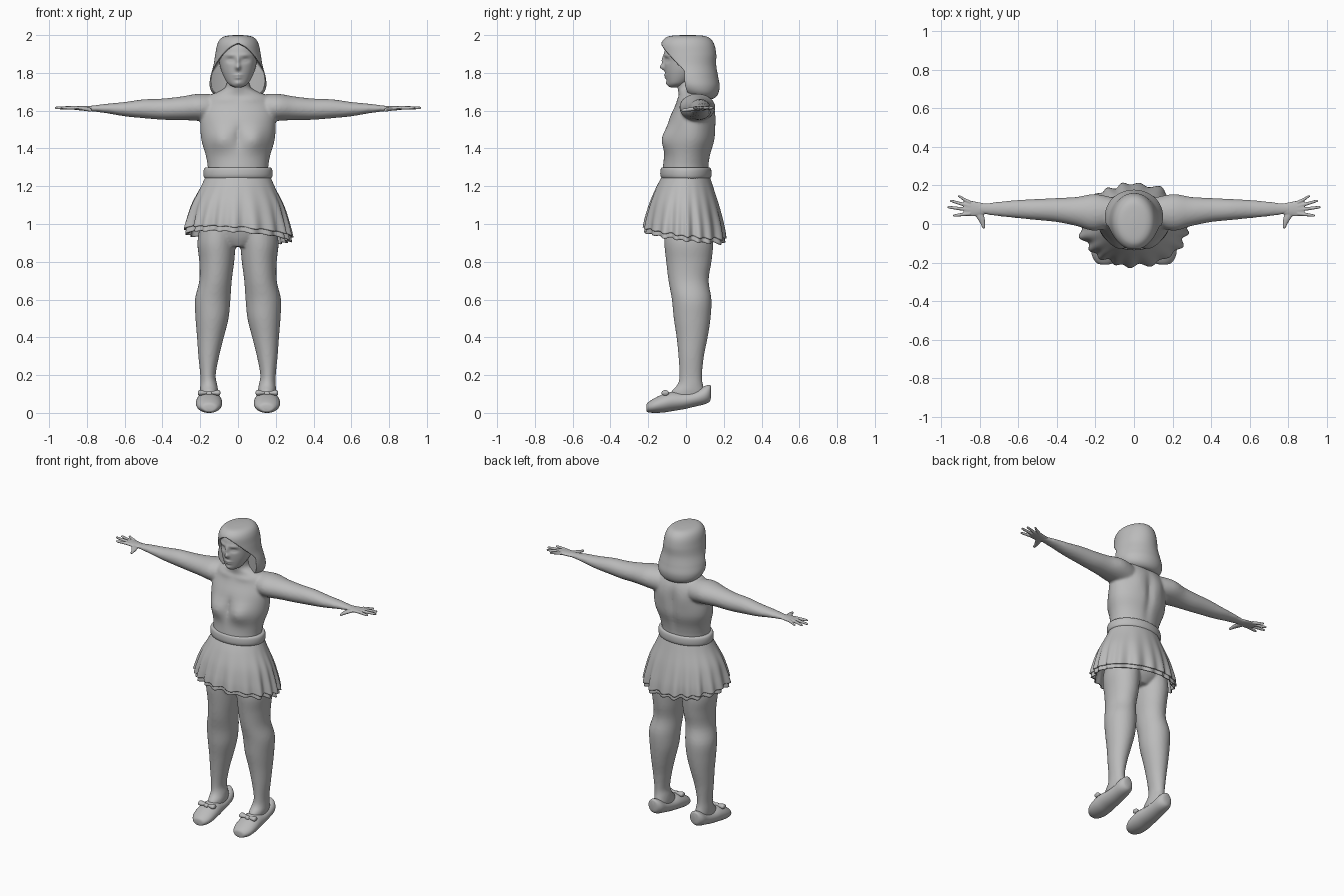
import bpy, bmesh, math
from mathutils import Vector

old = bpy.data.objects.get("Cube")
if old:
    bpy.data.objects.remove(old)

CM = 0.01
grey = bpy.data.materials.new("plain grey")
grey.use_nodes = True
tone = (0.5, 0.5, 0.5, 1)
grey.diffuse_color = tone
grey.node_tree.nodes["Principled BSDF"].inputs["Base Color"].default_value = tone


def spline(rows, steps):
    """Smooth curve through rows of numbers."""
    rows = [Vector(r) for r in rows]
    out = []
    for i in range(len(rows) - 1):
        a, b, c, d = rows[max(i - 1, 0)], rows[i], rows[i + 1], rows[min(i + 2, len(rows) - 1)]
        for k in range(steps):
            t = k / steps
            out.append(b + (c - a) * (t / 2) + (a * 2 - b * 5 + c * 4 - d) * (t * t / 2)
                       + (b * 3 - a - c * 3 + d) * (t ** 3 / 2))
    return out + [rows[-1]]


def loft(bm, axis, rows, steps=4, seg=32, side=1, shape=None):
    """Skin ellipses; each row is position, then low and high bounds of the two cross axes, in cm."""
    rings = []
    for t, lo1, hi1, lo2, hi2 in spline(rows, steps):
        ring = []
        for j in range(seg):
            a = math.tau * j / seg
            u = (lo1 + hi1) / 2 + (hi1 - lo1) / 2 * math.cos(a)
            v = (lo2 + hi2) / 2 + (hi2 - lo2) / 2 * math.sin(a)
            p = Vector({"x": (t, u, v), "y": (u, t, v), "z": (u, v, t)}[axis])
            if shape:
                shape(p, math.sin(a))
            p.x *= side
            ring.append(bm.verts.new(p * CM))
        rings.append(ring)
    for r, s in zip(rings, rings[1:]):
        for j in range(seg):
            k = (j + 1) % seg
            bm.faces.new((r[j], r[k], s[k], s[j]))
    bm.faces.new(rings[0])
    bm.faces.new(rings[-1])


def upright(rows):
    """Rows symmetric in x: height, half width, front, back."""
    return [(z, -w, w, f, b) for z, w, f, b in rows]


def bumps(front, back=()):
    """Raise soft mirrored swellings (x, z, amount, width, height) on the front and back."""
    def shape(p, s):
        x, z = abs(p.x), p.z
        weight = min(1, 2 * abs(s))
        for bx, bz, amount, w, h in (front if s < 0 else back):
            d = amount * weight * math.exp(-((x - bx) / w) ** 2 - ((z - bz) / h) ** 2)
            p.y += d if s > 0 else -d
    return shape


def finish(name, bm, voxel=0, smooth=0, thick=0):
    bmesh.ops.recalc_face_normals(bm, faces=bm.faces)
    for f in bm.faces:
        f.smooth = True
    mesh = bpy.data.meshes.new(name)
    bm.to_mesh(mesh)
    bm.free()
    ob = bpy.data.objects.new(name, mesh)
    bpy.context.collection.objects.link(ob)
    mesh.materials.append(grey)
    if voxel:
        m = ob.modifiers.new("blend", "REMESH")
        m.mode, m.voxel_size, m.use_smooth_shade = "VOXEL", voxel, True
    if smooth:
        m = ob.modifiers.new("soften", "SMOOTH")
        m.factor, m.iterations = 0.5, smooth
    if thick:
        m = ob.modifiers.new("cloth", "SOLIDIFY")
        m.thickness = thick
    return ob


# Body: torso, neck, arms and legs blended into one skin
bm = bmesh.new()
chest = bumps([(9, 145, 3.6, 7, 6.5), (0, 147, -1.2, 1.6, 5), (7, 166, 0.8, 6, 1.5)],
              [(8, 156, 0.8, 5, 6), (0, 148, -1.5, 2.5, 14)])
loft(bm, "z", upright([
    (88, 8, -8, 10), (94, 18, -11, 14), (105, 19.5, -13, 15), (118, 18, -13, 13),
    (128, 16, -12.5, 12), (136, 17, -11.5, 13), (145, 19.5, -10.5, 15.5),
    (155, 20, -9, 15.5), (162, 19.5, -6, 15), (167, 17, -4, 13), (169.5, 12, -4, 11.5),
    (172, 7, -4.5, 10), (176, 5.8, -5.5, 9), (182, 5.5, -5, 8)]), seg=64, shape=chest)
for side in (1, -1):
    loft(bm, "x", [
        (8, 0, 13, 153, 168), (20, -3.5, 15.5, 154.5, 169), (30, -1, 14, 155, 167.5),
        (40, 1, 13.5, 155.2, 166.4), (50, 2, 13, 156, 166), (60, 3, 12.5, 157, 164.6),
        (70, 4, 11.6, 158.7, 163.6), (78, 5, 10.7, 159.7, 162.6), (82, 5, 11, 160, 162.4)], side=side)
    loft(bm, "z", [
        (5, 11, 19, -9, 10), (11, 10.5, 20, -8, 10), (15, 11, 20, -4.5, 9), (20, 11.8, 20, -3.5, 8.5),
        (30, 10, 21, -4, 9.5), (40, 7.5, 21.7, -5, 11.5), (50, 5, 22.5, -6.5, 13),
        (60, 4, 22.8, -7.5, 13.5), (70, 3.3, 20.5, -9.3, 12), (80, 2, 20.5, -10.5, 13.5),
        (90, 1.2, 21.5, -11.5, 14.5), (100, 0.5, 20, -11, 14)], side=side)
finish("body", bm, voxel=0.008, smooth=6)

# Hands with spread fingers
bm = bmesh.new()
for side in (1, -1):
    loft(bm, "x", [(77, 5.2, 10.5, 160, 162.4), (81, 4.2, 11.4, 160, 162.4),
                   (86, 4, 12.2, 160.4, 162.4), (88.5, 5, 11.6, 160.8, 162.2)], side=side)
    for base, tip, reach in ((11.2, 14.3, 91.5), (9.3, 11.9, 95.5), (7.4, 8.7, 97), (5.4, 4.4, 94)):
        loft(bm, "x", [(x, y - r, y + r, 161.5 - r, 161.5 + r) for x, y, r in (
            (85, base, 1), ((85 + reach) / 2, (base + tip) / 2, 0.9),
            (reach - 1, tip, 0.7), (reach, tip, 0.3))], seg=12, side=side)
    loft(bm, "y", [(7, 79, 84, 160, 162), (3, 77.5, 81.5, 159.7, 161.8), (0, 77.3, 79.6, 159.5, 161.3),
                   (-2, 77.3, 78.8, 159.5, 160.9), (-2.4, 77.8, 78.3, 160, 160.5)], seg=16, side=side)
finish("hands", bm, voxel=0.003, smooth=3)

# Head with nose, lips, brow and eye sockets
bm = bmesh.new()
face = bumps([(0, 183, 2.3, 1.3, 1.5), (0, 186.5, 1.3, 1, 2.6), (4, 186.8, -1.1, 2.2, 1.4),
              (4, 186.6, 0.4, 1.2, 0.6), (0, 178.8, 0.9, 2.2, 0.6), (0, 177.4, 0.8, 1.8, 0.6),
              (0, 174.5, 0.7, 1.8, 1.2), (4, 189.5, 0.4, 3, 1)])
loft(bm, "z", upright([
    (172.3, 1.5, -8, -4), (173, 3.4, -9.3, -1), (175, 5.8, -10, 2), (180, 8.4, -11, 8),
    (185, 9.8, -11.5, 12), (190, 10.3, -11.5, 13), (195, 9, -10, 11), (198, 5, -5, 6)]),
    steps=10, seg=96, shape=face)
finish("head", bm)


# Hair: full cap over the crown, swept back from the face into a long bob
def hairline(p, s):
    edge = 195.5 - 0.3 * abs(p.x) - 0.055 * p.x ** 2
    t = min(1, max(0, (edge - p.z) / 1.2))
    rim = 3 + 0.06 * max(0, 180 - p.z) - 0.02 * p.x ** 2
    if p.y < rim:
        p.y += (rim - p.y) * t * t * (3 - 2 * t)


bm = bmesh.new()
loft(bm, "z", upright([
    (166, 3, 7, 12), (166.6, 9, 2, 15), (169, 13.2, -4, 17), (173, 15, -9, 17.8), (178, 14.6, -12, 17),
    (184, 13, -13, 16), (190, 12, -13.4, 16), (195, 11, -13.3, 15), (198, 9.3, -11.5, 13),
    (199.5, 6.5, -8.5, 10), (200, 2, -2, 4)]), steps=10, seg=128, shape=hairline)
finish("hair", bm, smooth=2)

# Waistband
bm = bmesh.new()
loft(bm, "z", upright([
    (124, 16.5, -12, 12), (124.4, 17.8, -13, 13), (126, 18.3, -13.6, 13.5), (128.4, 18.2, -13.5, 13.4),
    (129.8, 17.4, -13, 12.8), (130, 15.5, -12, 11.5)]), seg=64)
finish("waistband", bm)


# Skirt: two fluted layers, hem dipping to the back and left
def skirt(name, hem, grow, phase):
    bm = bmesh.new()
    seg, rings = 160, []
    for h, w, f, b in spline([(0, 17, -12.5, 12.5), (0.2, 19.6, -15.5, 14.5), (0.5, 24, -18.8, 17.5),
                              (0.8, 26.6, -20.9, 19.8), (1, 27.8, -21.7, 20.6)], 5):
        ring = []
        for j in range(seg):
            a = math.tau * j / seg
            flute = math.sin(19 * a + phase + 1.2 * math.sin(3 * a)) + 0.5 * math.sin(11 * a + 2)
            k = 1 + h * grow + 0.04 * h ** 1.4 * flute
            x = w * k * math.cos(a)
            y = ((f + b) / 2 + (b - f) / 2 * math.sin(a)) * k
            drop = 125.5 - hem + 0.07 * x + 0.13 * y + 0.4 * flute
            ring.append(bm.verts.new(Vector((x, y, 125.5 - h * drop)) * CM))
        rings.append(ring)
    for r, s in zip(rings, rings[1:]):
        for j in range(seg):
            k = (j + 1) % seg
            bm.faces.new((r[j], r[k], s[k], s[j]))
    finish(name, bm, thick=0.006)


skirt("skirt_outer_layer", 95.5, 0.015, 0)
skirt("skirt_under_layer", 93, -0.02, 0.5)

# Slip-on shoes with bows
shoes, bows = bmesh.new(), bmesh.new()
for side in (1, -1):
    loft(shoes, "y", [
        (-21, 13.5, 17, 1, 4), (-20.3, 11, 19.3, 0.4, 5.4), (-17, 9, 21.6, 0, 7.6),
        (-12, 8.4, 22.3, 0.2, 10), (-7, 8.6, 22, 1, 11.2), (-1, 9.4, 21.4, 2, 11),
        (5, 9.8, 20.9, 3.4, 12), (10, 10.3, 20.5, 4.6, 14.3), (12.5, 12, 19, 6, 14.8),
        (13.2, 14, 17, 8, 14)], side=side)
    for way in (1, -1):
        loft(bows, "x", [(15.3 + way * d, -11.5 - r, -10.5 + r, 10.6 - r, 10.6 + r) for d, r in (
            (0, 0.5), (2, 0.9), (4.5, 1.5), (5.6, 1.2), (6, 0.3))], seg=16, side=side)
    loft(bows, "x", [(x, -12.8, -10, 9.6 - r, 10.8 + r) for x, r in (
        (14, 0.1), (14.6, 0.7), (16, 0.7), (16.6, 0.1))], seg=16, side=side)
finish("shoes", shoes)
finish("shoe_bows", bows)
